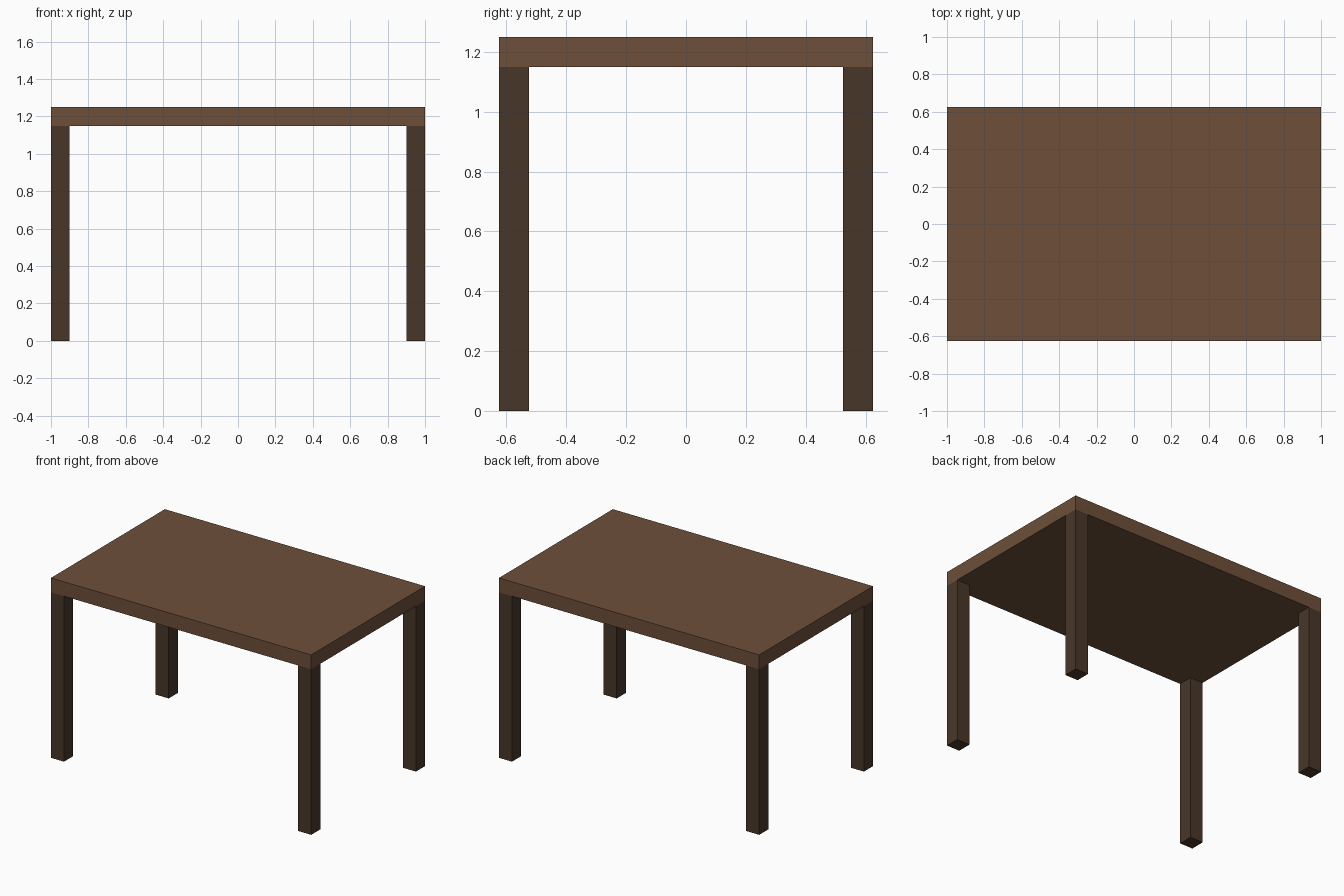
import bpy

if "Cube" in bpy.data.objects:
    bpy.data.objects.remove(bpy.data.objects["Cube"])

LENGTH, WIDTH, HEIGHT = 2.0, 1.25, 1.25
TOP, LEG = 0.10, 0.10  # slab thickness, leg section


def material(name, color):
    mat = bpy.data.materials.new(name)
    mat.diffuse_color = color
    mat.use_nodes = True
    mat.node_tree.nodes["Principled BSDF"].inputs["Base Color"].default_value = mat.diffuse_color
    return mat


def box(name, size, center, mat):
    bpy.ops.mesh.primitive_cube_add(size=1, location=center)
    obj = bpy.context.object
    obj.name = name
    obj.scale = size
    bpy.ops.object.transform_apply(location=False, rotation=False, scale=True)
    obj.data.materials.append(mat)
    return obj


top_wood = material("top_wood", (0.155, 0.078, 0.042, 1))
leg_wood = material("leg_wood", (0.065, 0.037, 0.022, 1))

# Table top
box("table_top", (LENGTH, WIDTH, TOP), (0, 0, HEIGHT - TOP / 2), top_wood)

# Four legs flush with the corners
leg_height = HEIGHT - TOP
for side, sx in (("left", -1), ("right", 1)):
    for end, sy in (("front", -1), ("back", 1)):
        box(f"{end}_{side}_leg", (LEG, LEG, leg_height),
            (sx * (LENGTH - LEG) / 2, sy * (WIDTH - LEG) / 2, leg_height / 2),
            leg_wood)
